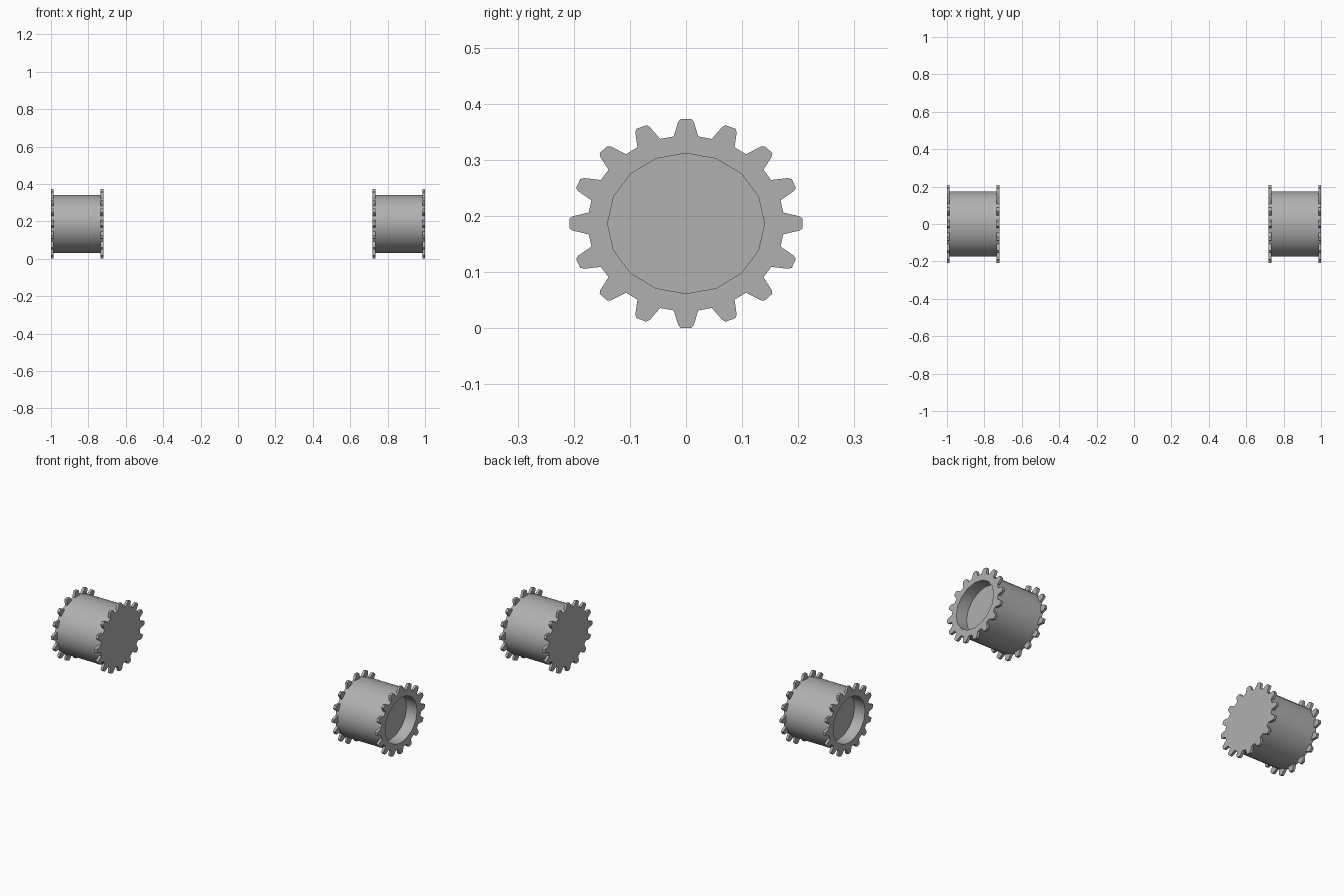
import bpy, bmesh
from math import sin, cos, pi, radians

if "Cube" in bpy.data.objects:
    bpy.data.objects.remove(bpy.data.objects["Cube"])

TEETH = 16
CENTRE_Z = 0.187
SQUASH = 0.208 / 0.186          # wheels are slightly wider in y than z
ROOT, TIP, RECESS = 0.155, 0.186, 0.125
X_IN, X_OUT, PLATE, DEPTH = 0.72, 1.0, 0.014, 0.065

# Half profile of one tooth: (half width, radius)
BASE, SHOULDER, TOP = (0.0196, ROOT), (0.0125, 0.181), (0.0085, TIP)

# Mid grey metal
grey = bpy.data.materials.new("grey_metal")
grey.diffuse_color = (0.435, 0.435, 0.435, 1)
grey.use_nodes = True
grey.node_tree.nodes["Principled BSDF"].inputs["Base Color"].default_value = grey.diffuse_color


def tooth_profile():
    half = [BASE, SHOULDER, TOP]
    return [(-w, r) for w, r in half] + [(0, TIP)] + [(w, r) for w, r in reversed(half)]


def build_wheel(name, side):
    bm = bmesh.new()

    def point(x, w, r, i):
        a = 2 * pi * i / TEETH
        y, z = w * cos(a) + r * sin(a), r * cos(a) - w * sin(a)
        return bm.verts.new((side * x, y * SQUASH, z + CENTRE_Z))

    def ring(x, r):
        return [point(x, 0, r, i) for i in range(TEETH)]

    def toothed_plate(x_face, x_back, depth):
        face = [[point(x_face, w, r, i) for w, r in tooth_profile()] for i in range(TEETH)]
        back = [[point(x_back, w, r, i) for w, r in tooth_profile()] for i in range(TEETH)]
        rim = ring(x_face, RECESS)
        floor = ring(x_face - depth, RECESS) if depth else rim
        for i in range(TEETH):
            j = (i + 1) % TEETH
            # plate face sector, tooth back and toothed edge
            bm.faces.new([rim[i]] + face[i][3:] + face[j][:4] + [rim[j]])
            bm.faces.new(back[i])
            for k in range(6):
                bm.faces.new([face[i][k], face[i][k + 1], back[i][k + 1], back[i][k]])
            bm.faces.new([face[i][6], face[j][0], back[j][0], back[i][6]])
            # recess wall
            if depth:
                bm.faces.new([rim[i], rim[j], floor[j], floor[i]])
        bm.faces.new(floor)
        return back

    outer = toothed_plate(X_OUT, X_OUT - PLATE, DEPTH)
    inner = toothed_plate(X_IN, X_IN + PLATE, 0)

    # drum between the two plates
    for i in range(TEETH):
        j = (i + 1) % TEETH
        for (a, m), (b, n) in (((i, 0), (i, 6)), ((i, 6), (j, 0))):
            bm.faces.new([outer[a][m], outer[b][n], inner[b][n], inner[a][m]])

    bmesh.ops.recalc_face_normals(bm, faces=bm.faces)
    mesh = bpy.data.meshes.new(name)
    bm.to_mesh(mesh)
    bm.free()
    mesh.materials.append(grey)
    obj = bpy.data.objects.new(name, mesh)
    bpy.context.collection.objects.link(obj)
    bpy.ops.object.select_all(action='DESELECT')
    obj.select_set(True)
    bpy.context.view_layer.objects.active = obj
    bpy.ops.object.shade_smooth_by_angle(angle=radians(30))


# Mirrored pair, recesses facing outwards
build_wheel("right_sprocket_wheel", 1)
build_wheel("left_sprocket_wheel", -1)
